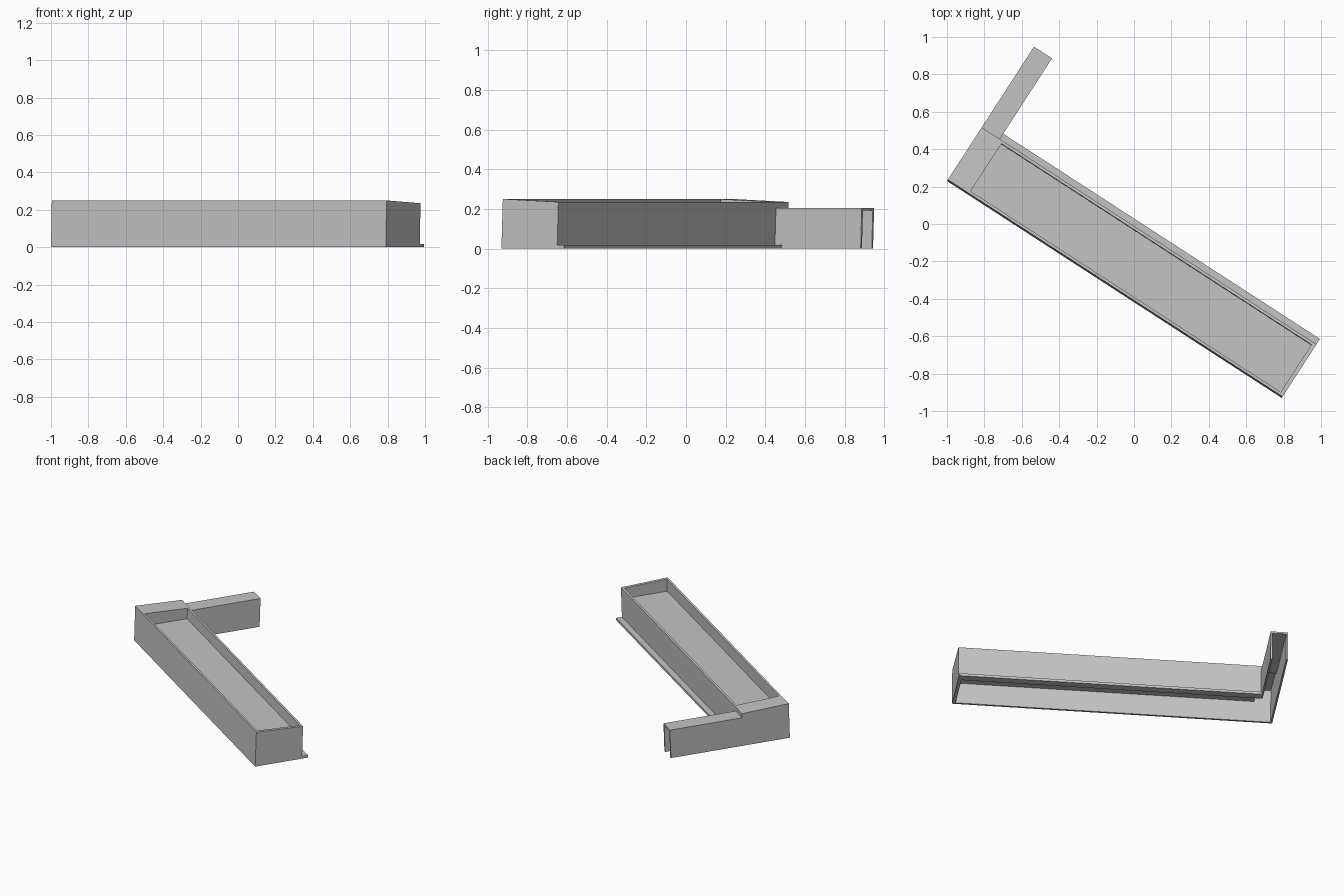
import bpy, bmesh, math
from mathutils import Vector

if "Cube" in bpy.data.objects:
    bpy.data.objects.remove(bpy.data.objects["Cube"])

# Layout frame: u runs along the tray, v runs from its front to its back
ORIGIN = Vector((-1.0, 0.23, 0))
ANGLE = math.atan2(-1.16, 1.79)
U = Vector((math.cos(ANGLE), math.sin(ANGLE), 0))
V = Vector((-math.sin(ANGLE), math.cos(ANGLE), 0))
LEAN = 0.033          # slight backward lean of all upright faces
LENGTH, DEPTH, ARM = 2.133, 0.334, 0.849
CAP, ARM_W = 0.136, 0.115
FLOOR = 0.16
T = 0.012             # sheet thickness

grey = bpy.data.materials.new("light_grey")
grey.diffuse_color = (0.55, 0.55, 0.55, 1)
grey.use_nodes = True
grey.node_tree.nodes["Principled BSDF"].inputs["Base Color"].default_value = grey.diffuse_color


def rim(v):
    """Height of the gently sloping top edge."""
    return 0.25 - 0.045 * v


def panel(name, u0, u1, v0, v1, z0, z1):
    """Box in layout coordinates; z0 and z1 may be functions of v."""
    bm = bmesh.new()
    bmesh.ops.create_cube(bm, size=1)
    for p in bm.verts:
        u = u1 if p.co.x > 0 else u0
        v = v1 if p.co.y > 0 else v0
        z = z1 if p.co.z > 0 else z0
        z = z(v) if callable(z) else z
        p.co = ORIGIN + U * u + V * (v + LEAN * z) + Vector((0, 0, z))
    mesh = bpy.data.meshes.new(name)
    bm.to_mesh(mesh)
    bm.free()
    mesh.materials.append(grey)
    obj = bpy.data.objects.new(name, mesh)
    bpy.context.collection.objects.link(obj)


def under_cap(v):
    return rim(v) - T


# Tray walls, open underneath
panel("front_wall", 0, LENGTH, 0, 0.015, 0, rim)
panel("back_wall", ARM_W - T, LENGTH, DEPTH - 0.016, DEPTH, 0, rim)
panel("right_end_wall", LENGTH - 0.022, LENGTH, 0.015, DEPTH - 0.016, 0, rim)
panel("left_end_wall", 0, T, 0.015, DEPTH, 0, rim)

# Recessed tray floor and the covered left end
panel("tray_floor", CAP - T, LENGTH - 0.022, 0.015, DEPTH - 0.016, FLOOR - T, FLOOR)
panel("end_cap", T, CAP, 0.015, DEPTH, under_cap, rim)
panel("cap_inner_wall", CAP - T, CAP, 0.015, DEPTH - 0.016, FLOOR, under_cap)
panel("cap_step", T, ARM_W - T, DEPTH - T, DEPTH, 0.193, under_cap)

# Thin ledge along the foot of the back wall
panel("back_ledge", ARM_W, LENGTH, DEPTH, 0.375, 0, 0.018)

# Side arm: a channel open below and at its far end
panel("arm_outer_wall", 0, T, DEPTH, ARM, 0, 0.205)
panel("arm_inner_wall", ARM_W - T, ARM_W, DEPTH, ARM, 0, 0.205)
panel("arm_top", T, ARM_W - T, DEPTH, ARM, 0.193, 0.205)
